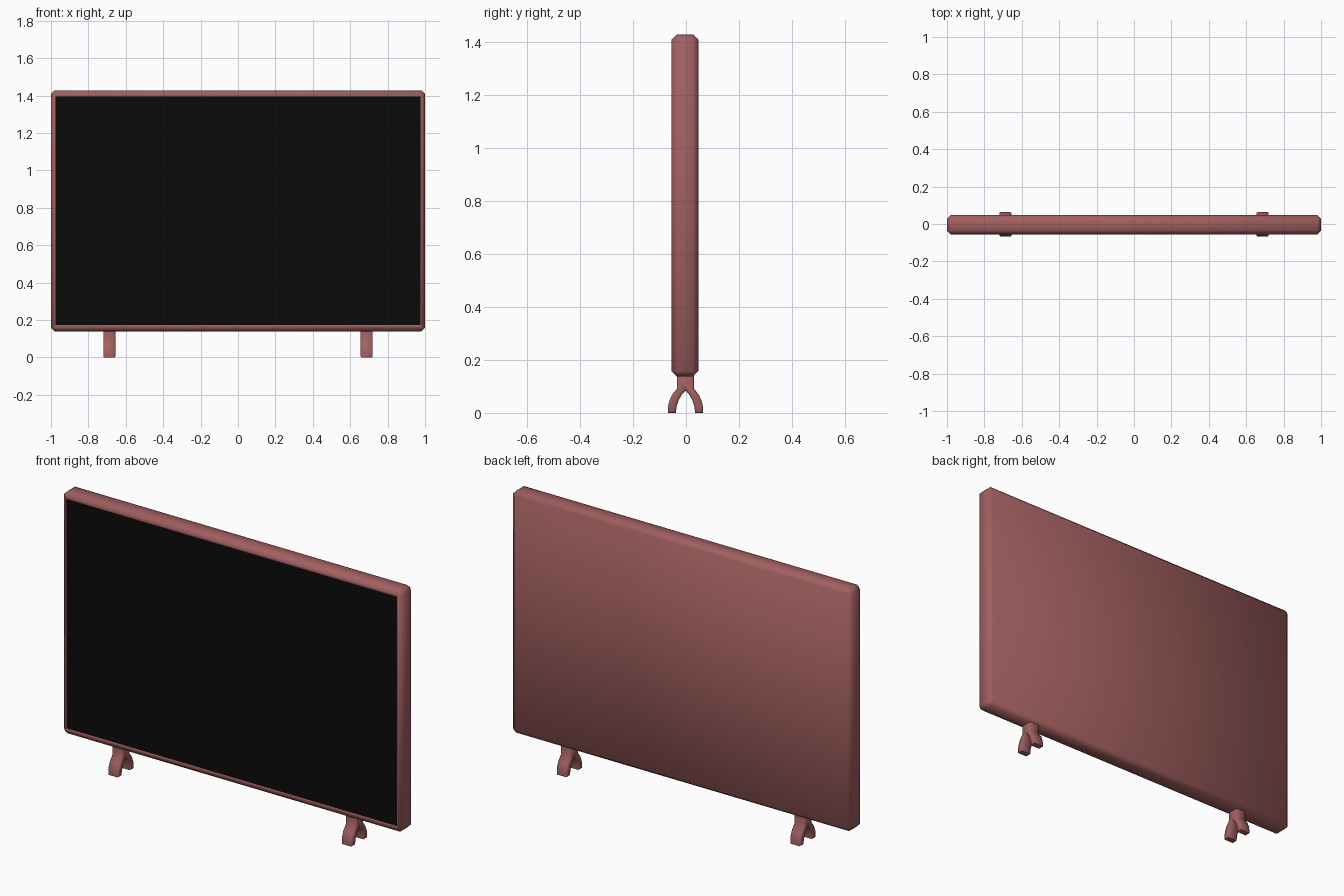
import bpy, bmesh
from mathutils import Vector

if "Cube" in bpy.data.objects:
    bpy.data.objects.remove(bpy.data.objects["Cube"])

def material(name, rgb):
    m = bpy.data.materials.new(name)
    m.diffuse_color = (*rgb, 1)
    m.use_nodes = True
    m.node_tree.nodes["Principled BSDF"].inputs["Base Color"].default_value = m.diffuse_color
    return m

RED = material("dusty_red", (0.36, 0.115, 0.115))
BLACK = material("screen_black", (0.003, 0.003, 0.003))

def finish(name, bm, mat, angle=None):
    bmesh.ops.recalc_face_normals(bm, faces=bm.faces[:])
    me = bpy.data.meshes.new(name)
    bm.to_mesh(me)
    bm.free()
    ob = bpy.data.objects.new(name, me)
    bpy.context.collection.objects.link(ob)
    me.materials.append(mat)
    bpy.ops.object.select_all(action='DESELECT')
    ob.select_set(True)
    bpy.context.view_layer.objects.active = ob
    if angle is None:
        bpy.ops.object.shade_smooth()
    else:
        bpy.ops.object.shade_smooth_by_angle(angle=angle)
    return ob

def box(bm, lo, hi):
    lo, hi = Vector(lo), Vector(hi)
    bmesh.ops.create_cube(bm, size=1)
    for v in bm.verts:
        v.co = (lo + hi) / 2 + v.co * (hi - lo)

# Casing: chamfered slab with a shallow recess in the front
FRONT, BACK = -0.055, 0.047
SX, SZ0, SZ1 = 0.975, 0.172, 1.395
bm = bmesh.new()
box(bm, (-1, FRONT, 0.138), (1, BACK, 1.428))
bmesh.ops.bevel(bm, geom=bm.edges[:], offset=0.02, segments=1, affect='EDGES')
front = min(bm.faces, key=lambda f: f.calc_center_median().y)
bmesh.ops.inset_individual(bm, faces=[front], thickness=0.004)
for v in front.verts:
    v.co.x = SX if v.co.x > 0 else -SX
    v.co.z = SZ1 if v.co.z > 0.8 else SZ0
bmesh.ops.inset_individual(bm, faces=[front], thickness=0.0005)
for v in front.verts:
    v.co.y = FRONT + 0.008
finish("casing", bm, RED)

# Screen panel sitting in the recess
bm = bmesh.new()
box(bm, (-SX, FRONT + 0.004, SZ0), (SX, FRONT + 0.012, SZ1))
finish("screen", bm, BLACK, 0.5)

# Feet: inverted Y profile (y, z), mirrored about its centre and extruded along x
CY, W = -0.002, 0.032
half = [(0.032, 0.15), (0.032, 0.092), (0.052, 0.066), (0.062, 0.042), (0.066, 0.022),
        (0.066, 0), (0.036, 0), (0.034, 0.022), (0.026, 0.048), (0.012, 0.072)]
profile = half + [(0, 0.084)] + [(-y, z) for y, z in reversed(half)]

def foot(name, x):
    bm = bmesh.new()
    f = bm.faces.new([bm.verts.new((x - W, CY + y, z)) for y, z in profile])
    ext = bmesh.ops.extrude_face_region(bm, geom=[f], use_keep_orig=True)
    for v in ext["geom"]:
        if isinstance(v, bmesh.types.BMVert):
            v.co.x += 2 * W
    rims = [e for e in bm.edges if abs(e.verts[0].co.x - e.verts[1].co.x) < 1e-6]
    bmesh.ops.bevel(bm, geom=rims, offset=0.005, segments=1, affect='EDGES')
    finish(name, bm, RED, 0.9)

foot("left_foot", -0.688)
foot("right_foot", 0.688)
